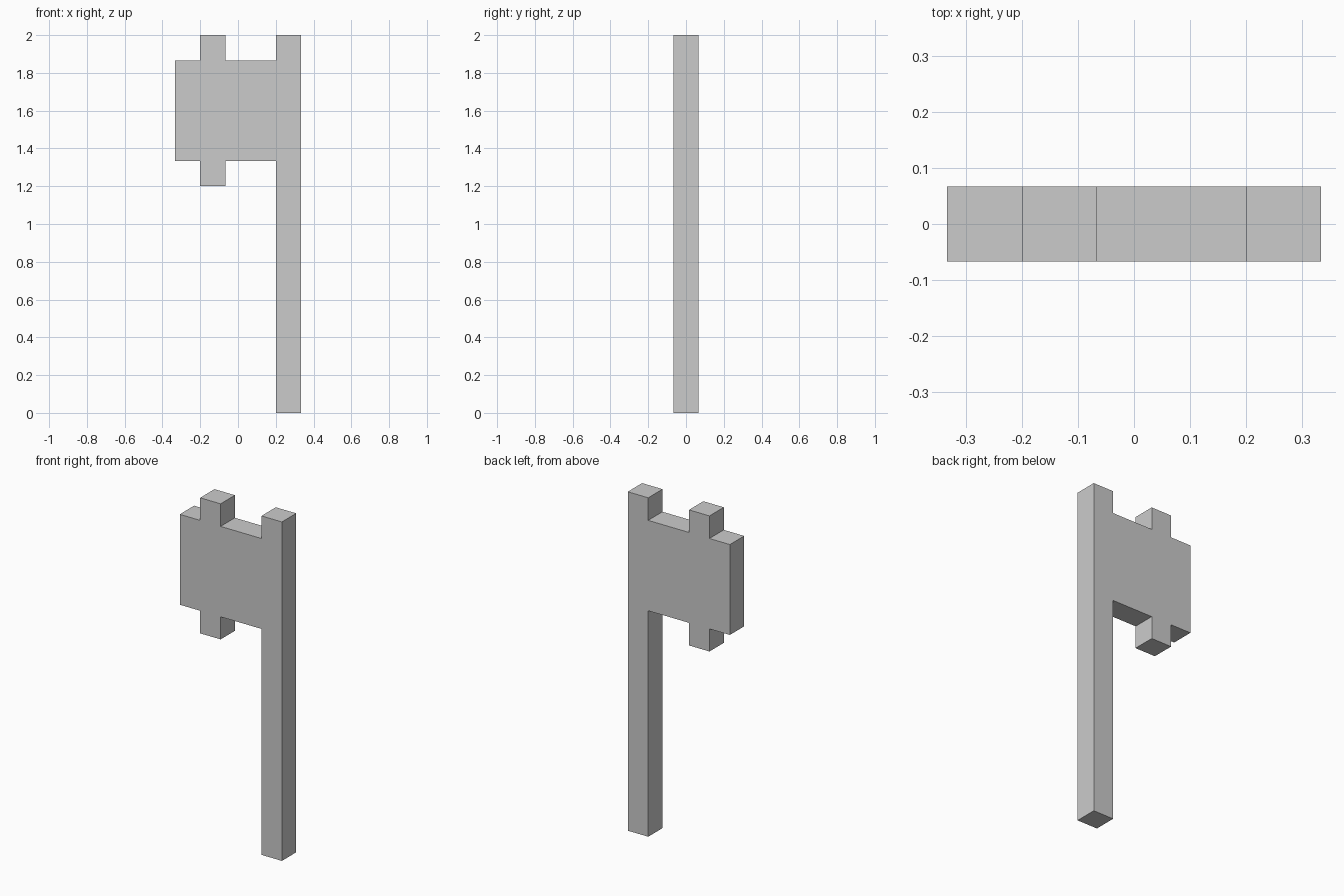
import bpy
import bmesh

if "Cube" in bpy.data.objects:
    bpy.data.objects.remove(bpy.data.objects["Cube"])

U = 2 / 15  # one block of the grid the model is built on

# Axe silhouette in blocks (x, z): handle, then blade with its top and bottom tabs
OUTLINE = [
    (1.5, 0), (2.5, 0), (2.5, 15), (1.5, 15), (1.5, 14),
    (-0.5, 14), (-0.5, 15), (-1.5, 15), (-1.5, 14), (-2.5, 14),
    (-2.5, 10), (-1.5, 10), (-1.5, 9), (-0.5, 9), (-0.5, 10), (1.5, 10),
]


def extruded_profile(name, outline, depth):
    """Extrude an x-z outline along y, centred on y = 0."""
    bm = bmesh.new()
    front = bm.faces.new([bm.verts.new((x * U, -depth / 2, z * U)) for x, z in outline])
    result = bmesh.ops.extrude_face_region(bm, geom=[front], use_keep_orig=True)
    back = [v for v in result["geom"] if isinstance(v, bmesh.types.BMVert)]
    bmesh.ops.translate(bm, verts=back, vec=(0, depth, 0))
    bmesh.ops.recalc_face_normals(bm, faces=bm.faces)
    mesh = bpy.data.meshes.new(name)
    bm.to_mesh(mesh)
    bm.free()
    obj = bpy.data.objects.new(name, mesh)
    bpy.context.collection.objects.link(obj)
    return obj


# Handle and blade are one flush, one-block-thick solid
extruded_profile("axe_handle_and_blade", OUTLINE, U)
